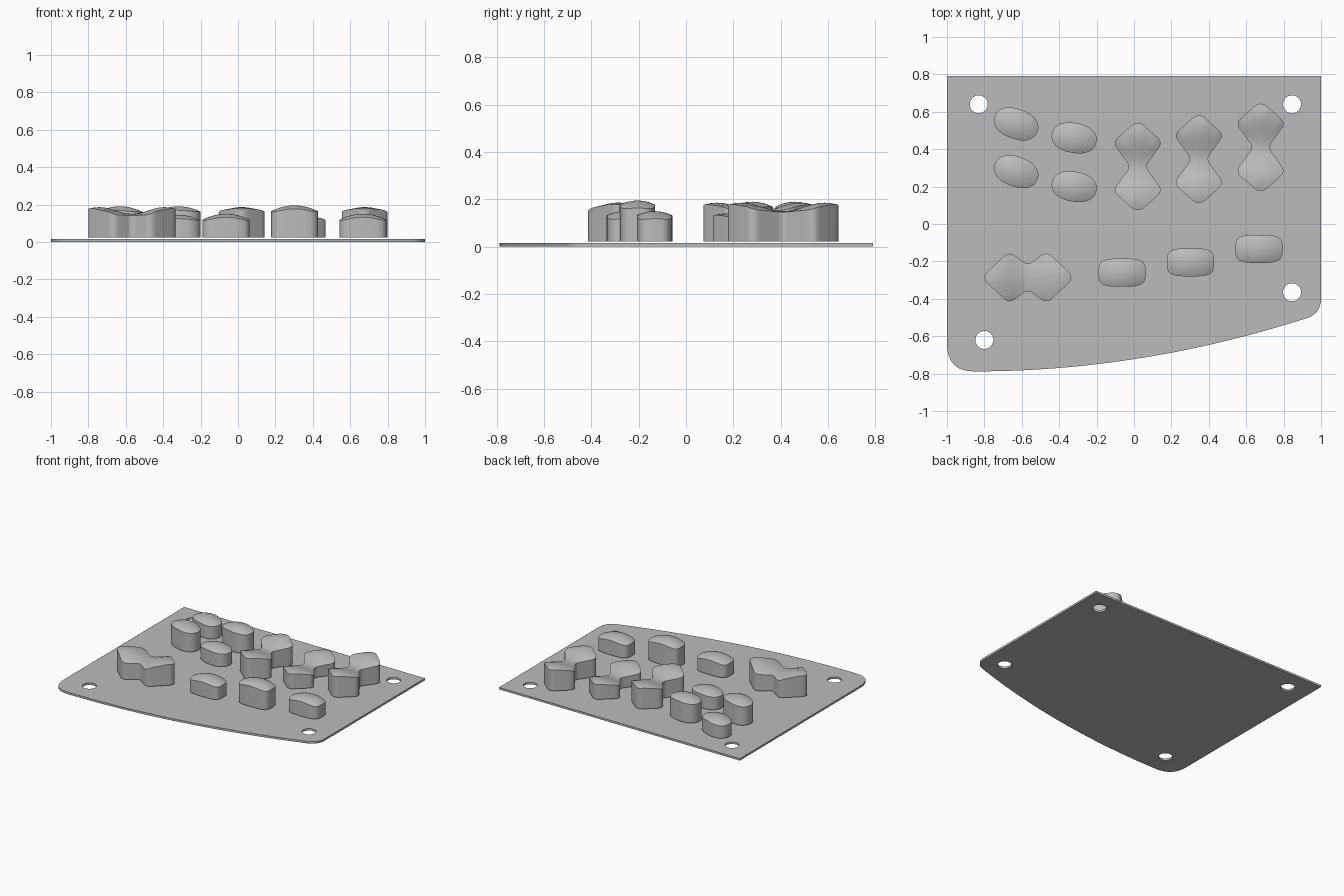
import bpy, bmesh
from math import sin, cos, pi, radians, copysign
from mathutils import Vector, Matrix

if "Cube" in bpy.data.objects:
    bpy.data.objects.remove(bpy.data.objects["Cube"])

PLATE_TOP, KEY_BASE = 0.015, 0.023

grey = bpy.data.materials.new("plain_grey")
grey.diffuse_color = (0.5, 0.5, 0.5, 1)
grey.use_nodes = True
grey.node_tree.nodes["Principled BSDF"].inputs["Base Color"].default_value = grey.diffuse_color


def rounded(corners, steps=8):
    """Round each (x, y, cut) corner with a quadratic curve; cut 0 stays sharp."""
    out = []
    n = len(corners)
    for i, (x, y, cut) in enumerate(corners):
        p = Vector((x, y))
        if cut == 0:
            out.append(p)
            continue
        prev, nxt = Vector(corners[i - 1][:2]), Vector(corners[(i + 1) % n][:2])
        a = p + (prev - p).normalized() * cut
        b = p + (nxt - p).normalized() * cut
        for k in range(steps + 1):
            t = k / steps
            out.append(a * (1 - t) ** 2 + p * 2 * t * (1 - t) + b * t * t)
    return out


def superellipse(a, b, power, n=64):
    def f(v):
        return copysign(abs(v) ** (2 / power), v)
    return [Vector((a * f(cos(2 * pi * i / n)), b * f(sin(2 * pi * i / n)))) for i in range(n)]


def double_diamond(wide, wide_half, waist):
    """Two diamonds joined at a waist, long axis along y."""
    tip = 0.25
    return rounded([(0, tip, .05), (-wide_half, wide, .04), (-waist, 0, .03), (-wide_half, -wide, .04),
                    (0, -tip, .05), (wide_half, -wide, .04), (waist, 0, .03), (wide_half, wide, .04)])


def dome(peak):
    return lambda x, y: peak - 0.03 * (x / 0.124) ** 2 - 0.02 * (y / 0.08) ** 2


def rocker(low):
    return lambda x, y: low + 0.036 * sin(pi / 2 * y / 0.175) ** 2 - 0.02 * (x / 0.123) ** 2


def key(name, outline, top, centre, angle=0, rings=8):
    """Straight-walled key with a sculpted top made of concentric rings."""
    bm = bmesh.new()
    n = len(outline)
    base = [bm.verts.new((p.x, p.y, KEY_BASE)) for p in outline]
    loops = [base]
    for r in range(rings):
        s = 1 - r / rings
        loops.append([bm.verts.new((p.x * s, p.y * s, top(p.x * s, p.y * s))) for p in outline])
    for lo, hi in zip(loops, loops[1:]):
        for i in range(n):
            j = (i + 1) % n
            bm.faces.new((lo[i], lo[j], hi[j], hi[i]))
    mid = bm.verts.new((0, 0, top(0, 0)))
    for i in range(n):
        bm.faces.new((loops[-1][i], loops[-1][(i + 1) % n], mid))
    bm.faces.new(base[::-1])
    bmesh.ops.recalc_face_normals(bm, faces=bm.faces)
    for f in bm.faces:
        f.smooth = True
    for loop in loops[:2]:                      # crisp rim and base
        for i in range(n):
            bm.edges.get((loop[i], loop[(i + 1) % n])).smooth = False
    bm.transform(Matrix.Translation((*centre, 0)) @ Matrix.Rotation(radians(angle), 4, 'Z'))
    me = bpy.data.meshes.new(name)
    bm.to_mesh(me)
    bm.free()
    me.materials.append(grey)
    bpy.context.collection.objects.link(bpy.data.objects.new(name, me))


# Base plate: filled outline with a curved front edge and four screw holes
curve = bpy.data.curves.new("plate_outline", 'CURVE')
curve.dimensions, curve.fill_mode, curve.extrude = '2D', 'BOTH', PLATE_TOP / 2


def spline(points):
    sp = curve.splines.new('POLY')
    sp.points.add(len(points) - 1)
    for pt, p in zip(sp.points, points):
        pt.co = (p[0], p[1], 0, 1)
    sp.use_cyclic_u = True


def front_y(x):
    return -0.788 + 0.0905 * max(x + 0.85, 0) ** 2


front = [(-0.8 + 1.7 * i / 24, front_y(-0.8 + 1.7 * i / 24), 0) for i in range(25)]
spline(rounded([(1, 0.79, 0), (-1, 0.79, 0), (-1, -0.79, 0.15)] + front + [(1, -0.482, 0.085)]))
for hx, hy in [(-0.83, 0.64), (0.845, 0.64), (0.845, -0.365), (-0.80, -0.62)]:
    spline([(hx + 0.048 * cos(2 * pi * i / 40), hy + 0.048 * sin(2 * pi * i / 40)) for i in range(40)])
tmp = bpy.data.objects.new("plate_helper", curve)
bpy.context.collection.objects.link(tmp)
bpy.context.view_layer.update()
mesh = bpy.data.meshes.new_from_object(tmp.evaluated_get(bpy.context.evaluated_depsgraph_get()))
bpy.data.objects.remove(tmp)
mesh.transform(Matrix.Translation((0, 0, PLATE_TOP / 2)))
bm = bmesh.new()
bm.from_mesh(mesh)
bmesh.ops.remove_doubles(bm, verts=bm.verts, dist=1e-5)
bmesh.ops.recalc_face_normals(bm, faces=bm.faces)
for f in bm.faces:
    f.smooth = False
bm.to_mesh(mesh)
bm.free()
mesh.materials.clear()
mesh.materials.append(grey)
bpy.context.collection.objects.link(bpy.data.objects.new("base_plate", mesh))

# Oval keys, alternately tall and low
for i, (x, y, tilt, peak) in enumerate([(-0.63, 0.535, -20, 0.145), (-0.32, 0.46, -10, 0.19),
                                        (-0.63, 0.28, -20, 0.19), (-0.32, 0.20, -10, 0.145)]):
    key(f"oval_key_{i + 1}", superellipse(0.121, 0.08, 2.25), dome(peak), (x, y), tilt)

# Bar keys along the front
for i, (x, y, peak) in enumerate([(-0.064, -0.26, 0.15), (0.302, -0.205, 0.195), (0.668, -0.133, 0.15)]):
    key(f"bar_key_{i + 1}", superellipse(0.126, 0.075, 3.6), dome(peak), (x, y))

# Rocker keys: three upright, one sideways
for i, (x, y, low) in enumerate([(0.02, 0.307, 0.15), (0.347, 0.347, 0.105), (0.677, 0.41, 0.15)]):
    key(f"rocker_key_{i + 1}", double_diamond(0.13, 0.135, 0.04), rocker(low), (x, y))
key("sideways_rocker_key", double_diamond(0.10, 0.14, 0.065), rocker(0.15), (-0.567, -0.286), 90)
